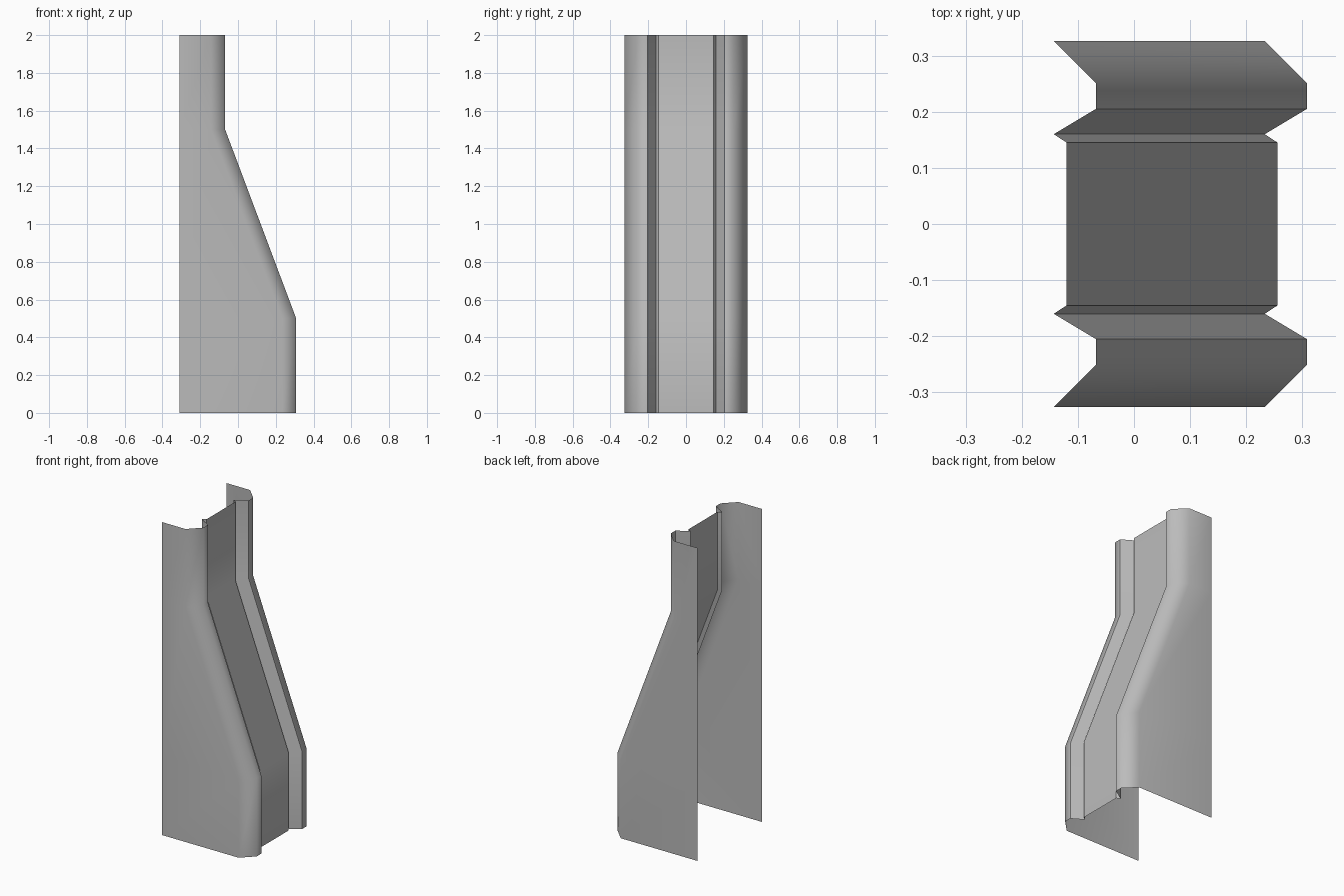
import bpy
import bmesh
import math

# Remove the default object
cube = bpy.data.objects.get("Cube")
if cube:
    bpy.data.objects.remove(cube, do_unlink=True)

# Plain sheet grey
grey = bpy.data.materials.new("sheet_grey")
grey.use_nodes = True
colour = (0.5, 0.5, 0.5, 1)
grey.diffuse_color = colour
grey.node_tree.nodes["Principled BSDF"].inputs["Base Color"].default_value = colour

# Half cross-section: (x, y) from the wall's rounded edge in to the recessed panel
WALL_X = -0.309
half = [(-0.143, 0.326), (-0.068, 0.251), (-0.068, 0.205),
        (-0.143, 0.16), (-0.12, 0.145)]
section = [(x, -y) for x, y in half] + half[::-1]

# Stations up the cover: (height, forward offset)
stations = [(0, 0.376), (0.5, 0.376), (1.5, 0), (2, 0)]

bm = bmesh.new()
rows = []
for z, dx in stations:
    wall_y = half[0][1]
    row = [bm.verts.new((WALL_X, -wall_y, z))]
    row += [bm.verts.new((x + dx, y, z)) for x, y in section]
    row.append(bm.verts.new((WALL_X, wall_y, z)))
    rows.append(row)

# Skin the sheet between neighbouring stations
for low, high in zip(rows, rows[1:]):
    for i in range(len(low) - 1):
        bm.faces.new((low[i], low[i + 1], high[i + 1], high[i]))

mesh = bpy.data.meshes.new("folded_cover")
bm.to_mesh(mesh)
bm.free()
mesh.materials.append(grey)
cover = bpy.data.objects.new("folded_cover", mesh)
bpy.context.collection.objects.link(cover)

# Smooth rounded corners, crisp recess folds, flat walls
bpy.context.view_layer.objects.active = cover
cover.select_set(True)
bpy.ops.object.shade_smooth_by_angle(angle=math.radians(50))
weighted = cover.modifiers.new("flat_walls", 'WEIGHTED_NORMAL')
weighted.keep_sharp = True
